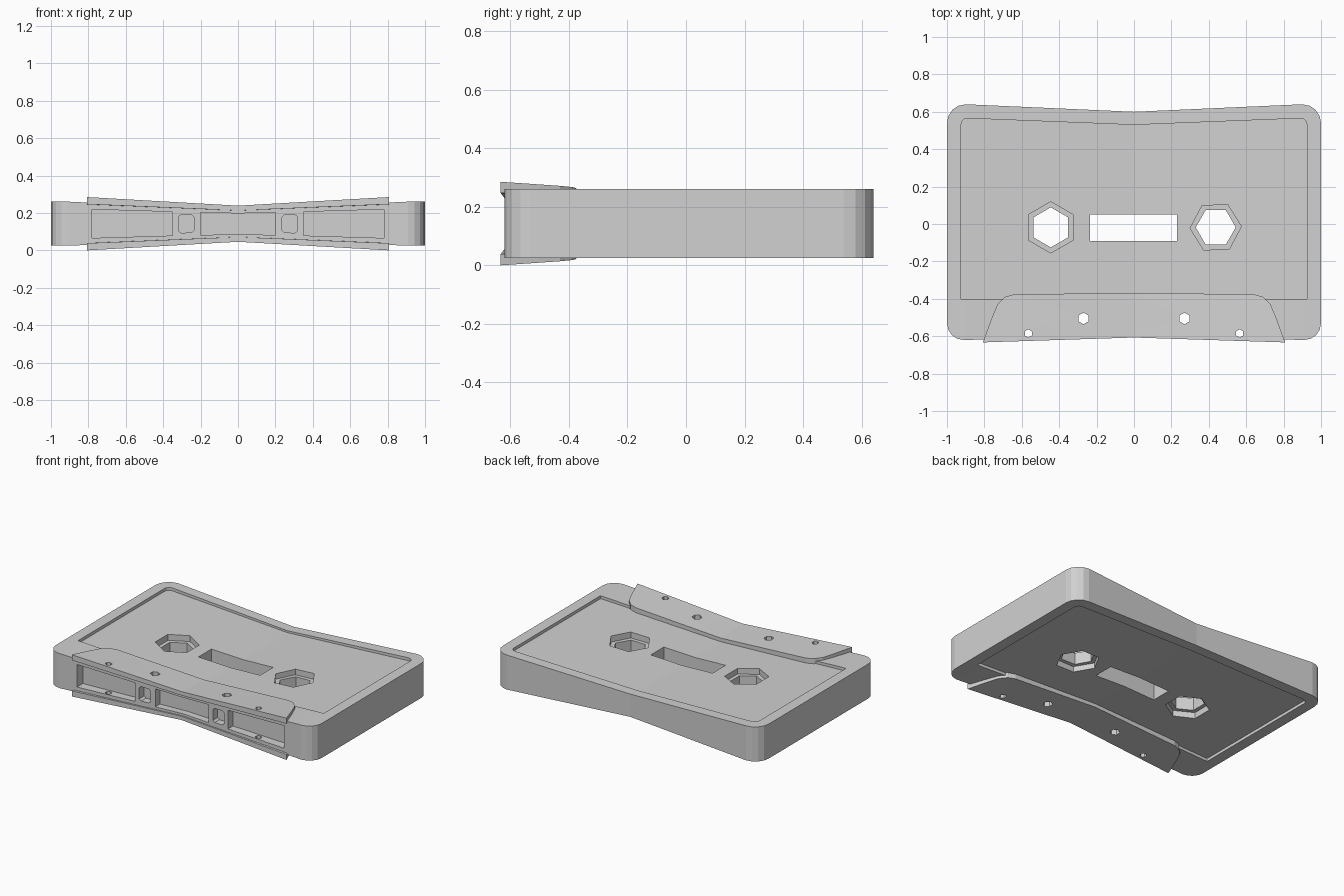
import bpy, bmesh, math

cube = bpy.data.objects.get("Cube")
if cube:
    bpy.data.objects.remove(cube, do_unlink=True)

grey = bpy.data.materials.new("light_grey")
grey.use_nodes = True
grey.diffuse_color = (0.64, 0.64, 0.64, 1)
grey.node_tree.nodes["Principled BSDF"].inputs["Base Color"].default_value = grey.diffuse_color

MID = 0.1425      # height of the symmetry plane
HALF = 0.1175     # half thickness of the shell at its ends
FLOOR = 0.0975    # half thickness at the recessed label


def prism(name, pts, lo, hi, along_y=False):
    """Extrude a 2D outline from lo to hi along z (or along y)."""
    bm = bmesh.new()
    rings = [[bm.verts.new((u, w, v) if along_y else (u, v, w)) for u, v in pts]
             for w in (lo, hi)]
    bm.faces.new(rings[0])
    bm.faces.new(rings[1])
    n = len(pts)
    for i in range(n):
        j = (i + 1) % n
        bm.faces.new((rings[0][i], rings[0][j], rings[1][j], rings[1][i]))
    bmesh.ops.recalc_face_normals(bm, faces=bm.faces)
    mesh = bpy.data.meshes.new(name)
    bm.to_mesh(mesh)
    bm.free()
    mesh.materials.append(grey)
    ob = bpy.data.objects.new(name, mesh)
    bpy.context.collection.objects.link(ob)
    return ob


def mirrored(half):
    return half + [(-x, y) for x, y in reversed(half) if x]


def arc(cx, cy, r, start, end, steps=4):
    angles = [math.radians(start + (end - start) * i / steps) for i in range(steps + 1)]
    return [(cx + r * math.cos(a), cy + r * math.sin(a)) for a in angles]


def hexagon(cx, cy, r, turn):
    return arc(cx, cy, r, turn, turn + 300, 5)


def cutter(pts, lo, hi, along_y=False):
    ob = prism("cutter", pts, lo, hi, along_y)
    ob.hide_render = True
    return ob


def finish(ob, cutters, side=1, tilt=0.0):
    """Cut the holes, then pinch the part towards the middle of its width."""
    for c in cutters:
        mod = ob.modifiers.new("cut", 'BOOLEAN')
        mod.object, mod.operation, mod.solver = c, 'DIFFERENCE', 'EXACT'
    bpy.context.view_layer.update()
    graph = bpy.context.evaluated_depsgraph_get()
    mesh = bpy.data.meshes.new_from_object(ob.evaluated_get(graph))
    ob.modifiers.clear()
    bm = bmesh.new()
    bm.from_mesh(mesh)
    for x in (-0.9, 0, 0.9):
        bmesh.ops.bisect_plane(bm, geom=bm.verts[:] + bm.edges[:] + bm.faces[:],
                               plane_co=(x, 0, 0), plane_no=(1, 0, 0))
    bmesh.ops.triangulate(bm, faces=bm.faces)
    for v in bm.verts:
        z = v.co.z - tilt * (v.co.y + 0.63)
        pinch = 0.66 + 0.34 * min(abs(v.co.x) / 0.9, 1)
        v.co.z = MID + side * z * pinch
    bmesh.ops.recalc_face_normals(bm, faces=bm.faces)
    bm.to_mesh(mesh)
    bm.free()
    ob.data = mesh


# Rounded shell, drawn in at the middle of its long edges
shell = prism("shell", mirrored(
    [(0, 0.60)] + arc(0.9, 0.54, 0.1, 90, 0) + arc(0.91, -0.53, 0.09, 0, -90)
    + [(0, -0.60)]), -HALF, HALF)

# Screw and pin holes pass through shell and guards
pins = [cutter(hexagon(s * x, y, r, 30), -1, 1)
        for s in (-1, 1) for x, y, r in ((0.27, -0.505, 0.031), (0.565, -0.585, 0.022))]

# Label recesses on both faces
cuts = list(pins)
label = mirrored([(0, 0.53)] + arc(0.89, 0.53, 0.035, 90, 0, 3) + [(0.925, -0.40)])
for lo, hi in ((FLOOR, 1), (-1, -FLOOR)):
    cuts.append(cutter(label, lo, hi))

# Stepped reel holes
for x, turn in ((-0.445, 30), (0.437, 2)):
    cuts.append(cutter(hexagon(x, -0.018, 0.107, 30 if x < 0 else 0), -1, 1))
    for lo, hi in ((0.05, 1), (-1, -0.05)):
        cuts.append(cutter(hexagon(x, -0.018, 0.137, turn), lo, hi))

# Centre window
cuts.append(cutter([(-0.235, -0.09), (0.23, -0.09), (0.23, 0.05), (-0.235, 0.05)], -1, 1))


# Front pockets
def pocket(x0, x1, h, chamfer=0.0):
    c = chamfer
    if c:
        pts = [(x0 + c, -h), (x1 - c, -h), (x1, c - h), (x1, h - c),
               (x1 - c, h), (x0 + c, h), (x0, h - c), (x0, c - h)]
    else:
        pts = [(x0, -h), (x1, -h), (x1, h), (x0, h)]
    cuts.append(cutter(pts, -1, -0.555, True))


pocket(-0.2, 0.2, 0.083)
for s in (-1, 1):
    pocket(s * 0.565 - 0.215, s * 0.565 + 0.215, 0.08)
    pocket(s * 0.277 - 0.042, s * 0.277 + 0.042, 0.063, 0.015)

finish(shell, cuts)

# Sloping guard plates above and below the front edge
guard = mirrored([(0, -0.37), (0.64, -0.375), (0.69, -0.39), (0.73, -0.43),
                  (0.76, -0.50), (0.808, -0.633), (0, -0.607)])
for name, side in (("top_guard", 1), ("bottom_guard", -1)):
    finish(prism(name, guard, 0.108, 0.1475), pins, side, 0.05)

# Remove the helpers
for ob in [o for o in bpy.data.objects if o.name.startswith("cutter")]:
    bpy.data.objects.remove(ob, do_unlink=True)
